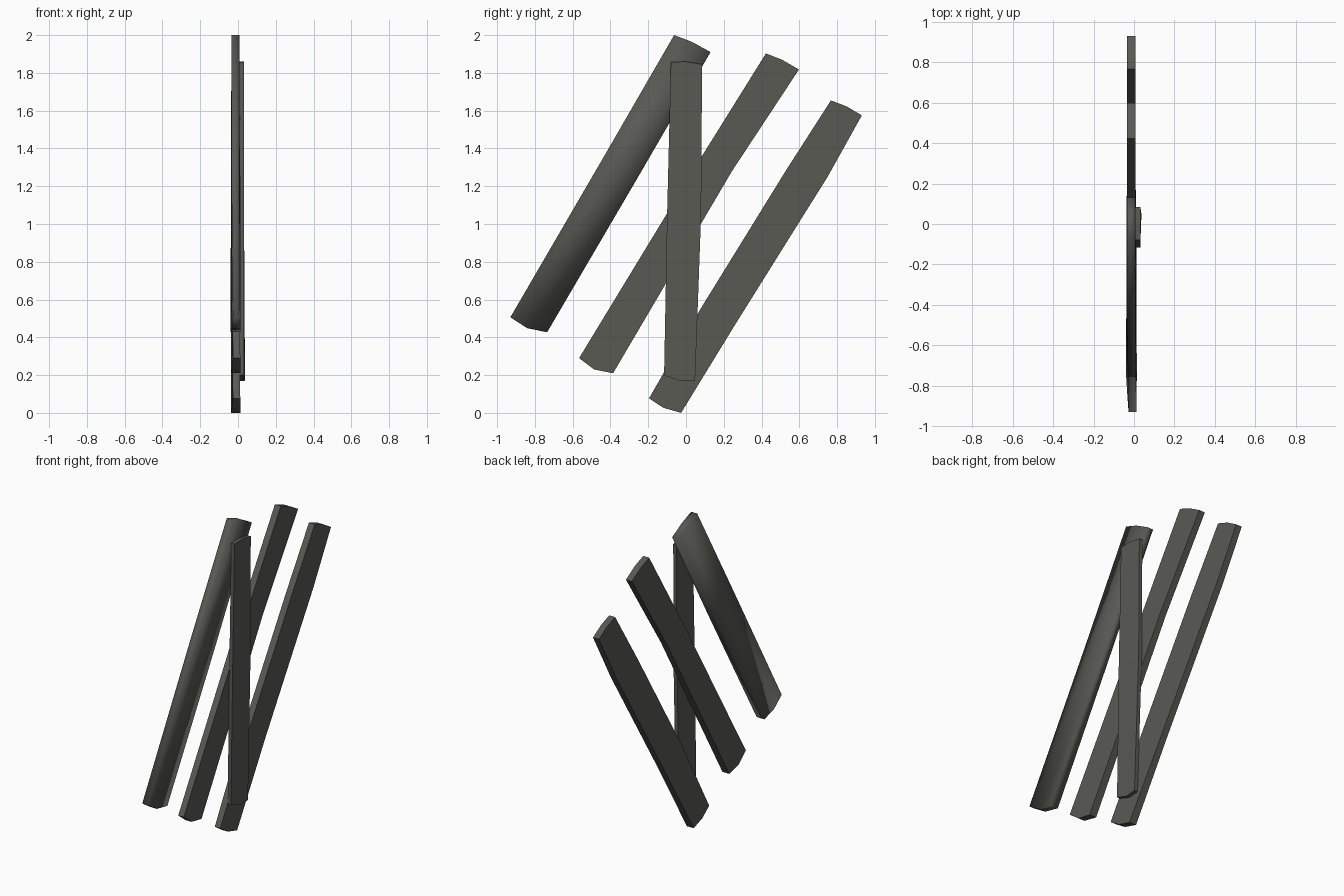
import bpy, bmesh

if "Cube" in bpy.data.objects:
    bpy.data.objects.remove(bpy.data.objects["Cube"])

wood = bpy.data.materials.new("dark weathered grey")
wood.diffuse_color = (0.10, 0.10, 0.088, 1)
wood.use_nodes = True
wood.node_tree.nodes["Principled BSDF"].inputs["Base Color"].default_value = wood.diffuse_color


def plank(name, rows, smooth=False):
    """Loft a board from rows of (left, mid, right) outline points in the
    y-z plane, each row with (back x, front x) for its left and right edge."""
    bm = bmesh.new()
    grid = []
    for pts, left_x, right_x in rows:
        mid_x = [(a + b) / 2 for a, b in zip(left_x, right_x)]
        ring = []
        for (y, z), xs in zip(pts, (left_x, mid_x, right_x)):
            ring.append([bm.verts.new((x, y, z)) for x in xs])
        # closed ring: back side left to right, front side right to left
        grid.append([p[0] for p in ring] + [p[1] for p in reversed(ring)])
    for a, b in zip(grid, grid[1:]):
        for i in range(6):
            j = (i + 1) % 6
            bm.faces.new((a[i], a[j], b[j], b[i]))
    for r in (grid[0], grid[-1]):          # end caps, two quads each
        bm.faces.new((r[0], r[1], r[4], r[5]))
        bm.faces.new((r[1], r[2], r[3], r[4]))
    bmesh.ops.recalc_face_normals(bm, faces=bm.faces)
    for f in bm.faces:
        f.smooth = smooth
    me = bpy.data.meshes.new(name)
    bm.to_mesh(me)
    bm.free()
    me.materials.append(wood)
    ob = bpy.data.objects.new(name, me)
    bpy.context.collection.objects.link(ob)
    return ob


TOP = (-0.035, 0.007)
LOW_L = (-0.027, 0.012)
LOW_R = (-0.037, 0.012)

# Slanted boards, top row to bottom row
plank("left_slanted_board", [
    (((-0.063, 2.0), (0.03, 1.965), (0.13, 1.91)), TOP, TOP),
    (((-0.434, 1.358), (-0.345, 1.32), (-0.25, 1.255)), TOP, (-0.037, 0.012)),
    (((-0.93, 0.506), (-0.84, 0.448), (-0.735, 0.427)), LOW_L, (-0.04, 0.014)),
], smooth=True)

plank("middle_slanted_board", [
    (((0.423, 1.903), (0.508, 1.87), (0.598, 1.818)), TOP, TOP),
    (((0.074, 1.343), (0.16, 1.31), (0.243, 1.279)), TOP, TOP),
    (((-0.566, 0.29), (-0.487, 0.23), (-0.386, 0.21)), LOW_L, LOW_R),
])

plank("right_slanted_board", [
    (((0.767, 1.654), (0.852, 1.622), (0.931, 1.575)), TOP, TOP),
    (((0.53, 1.285), (0.64, 1.27), (0.751, 1.252)), TOP, TOP),
    (((0.085, 0.564), (0.18, 0.53), (0.265, 0.475)), TOP, TOP),
    (((-0.196, 0.077), (-0.12, 0.027), (-0.026, 0.0)), LOW_L, LOW_R),
])

# Upright board laid over the slanted ones
plank("upright_cross_board", [
    (((-0.08, 1.857), (0.0, 1.86), (0.085, 1.845)), (0.008, 0.031), (0.008, 0.031)),
    (((-0.1, 1.05), (-0.01, 1.05), (0.08, 1.05)), (0.008, 0.032), (0.008, 0.032)),
    (((-0.116, 0.2), (-0.03, 0.168), (0.048, 0.172)), (0.008, 0.031), (0.013, 0.037)),
])
